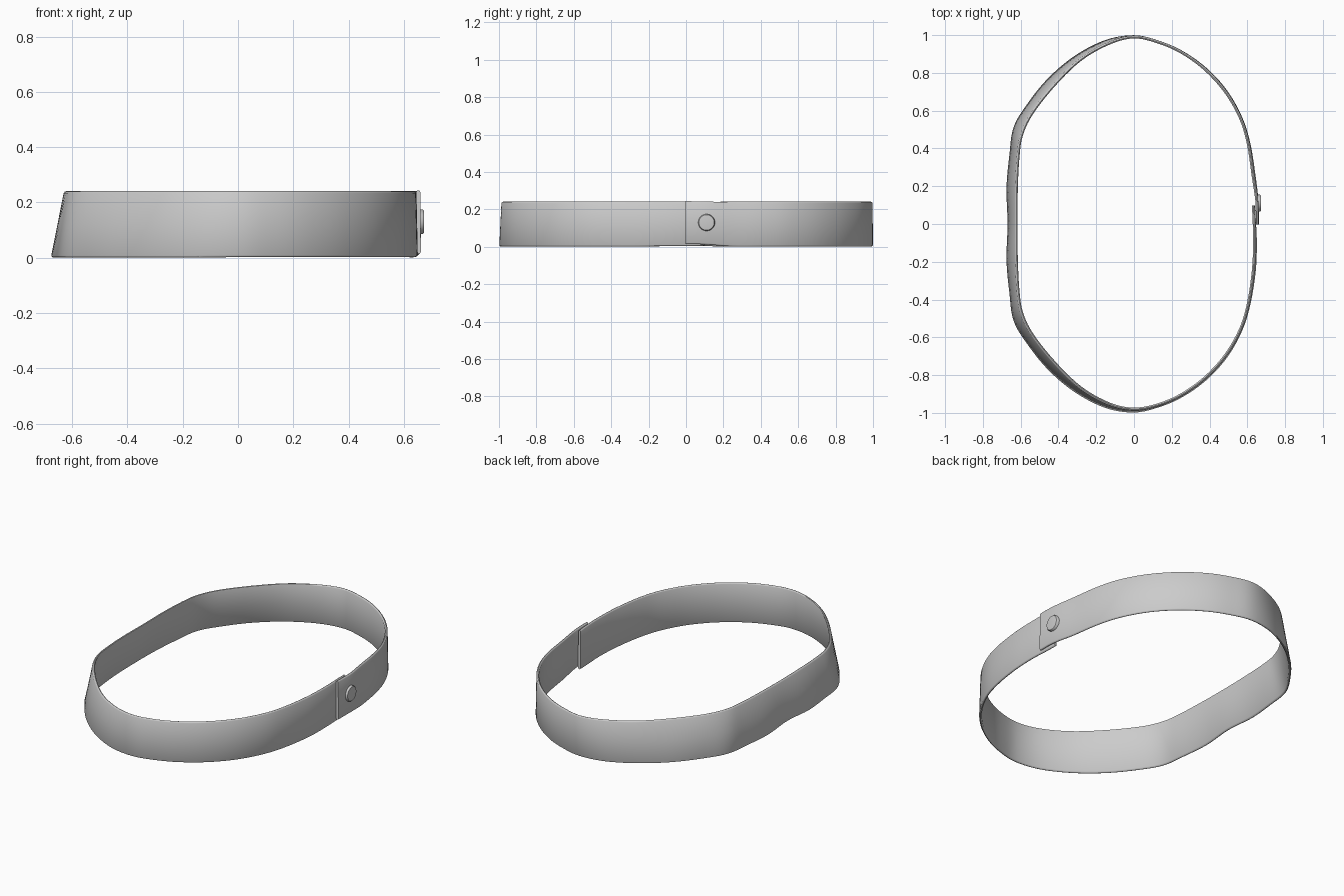
import bpy, bmesh, math
from mathutils import Vector

if "Cube" in bpy.data.objects:
    bpy.data.objects.remove(bpy.data.objects["Cube"])

THICK = 0.015

# Half of the left-hand loop: (y, top-edge x, bottom-edge x)
right_half = [(0.25, .631, .637), (0.42, .606, .610), (0.56, .564, .567), (0.70, .484, .489),
              (0.82, .375, .380), (0.91, .250, .253), (0.964, .125, .127)]
# Left side rows: top x, top y, bottom x, bottom y
left_half = [(-.13, .957, -.15, .967), (-.28, .872, -.31, .885), (-.42, .737, -.45, .768),
             (-.54, .585, -.56, .632), (-.594, .47, -.632, .51), (-.612, .36, -.654, .36),
             (-.621, .19, -.669, .19)]


def row(tx, ty, bx, by, z0=0.004, z1=0.241):
    return Vector((tx, ty, bx, by, z0, z1))


# Path of the strap: inner tongue -> front -> left -> back -> outer flap
rows = [row(.631, .098, .633, .098, .006, .238), row(.635, .03, .637, .03),
        row(.638, -.10, .643, -.10)]
rows += [row(t, -y * .993, b, -y, .002) for y, t, b in right_half]
rows += [row(0, -.979, 0, -.991, .002)]
rows += [row(a, -b * .995, c, -d, .001) for a, b, c, d in left_half]
rows += [row(-.622, 0, -.663, 0, .009, .239)]
rows += [row(a, b, c, d, .001) for a, b, c, d in reversed(left_half)]
rows += [row(0, .990, 0, .992, .002)]
rows += [row(t, y, b, y, .002) for y, t, b in reversed(right_half)]
rows += [row(.648, .14, .650, .14, .010, .241), row(.652, .07, .654, .07, .014, .243),
         row(.652, -.002, .654, -.002, .014, .244)]


def catmull(pts, steps):
    """Smooth curve through all rows."""
    ext = [pts[0] * 2 - pts[1]] + pts + [pts[-1] * 2 - pts[-2]]
    out = []
    for i in range(1, len(ext) - 2):
        a, b, c, d = ext[i - 1:i + 3]
        for s in range(steps):
            t = s / steps
            out.append(0.5 * (2 * b + (c - a) * t + (2 * a - 5 * b + 4 * c - d) * t * t
                              + (3 * b - a - 3 * c + d) * t ** 3))
    return out + [pts[-1]]


def finish(name, bm):
    bmesh.ops.recalc_face_normals(bm, faces=bm.faces[:])
    me = bpy.data.meshes.new(name)
    bm.to_mesh(me)
    bm.free()
    ob = bpy.data.objects.new(name, me)
    bpy.context.collection.objects.link(ob)
    bpy.context.view_layer.objects.active = ob
    ob.select_set(True)
    bpy.ops.object.shade_smooth_by_angle(angle=math.radians(40))
    ob.select_set(False)
    return ob


# Rounded thin cross-section: (sideways offset, height fraction)
h = THICK / 2
section = [(h, .03), (h, .5), (h, .97), (h * .6, .992), (0, 1), (-h * .6, .992),
           (-h, .97), (-h, .5), (-h, .03), (-h * .6, .008), (0, 0), (h * .6, .008)]

# Strap
path = catmull(rows, 5)
bm = bmesh.new()
rings = []
for i, p in enumerate(path):
    d = path[min(i + 1, len(path) - 1)] - path[max(i - 1, 0)]
    tangent = Vector((d[0] + d[2], d[1] + d[3])).normalized()
    normal = Vector((-tangent.y, tangent.x))
    ring = []
    for off, f in section:
        x = p[2] + (p[0] - p[2]) * f + normal.x * off
        y = p[3] + (p[1] - p[3]) * f + normal.y * off
        ring.append(bm.verts.new((x, y, p[4] + (p[5] - p[4]) * f)))
    rings.append(ring)
n = len(section)
for a, b in zip(rings, rings[1:]):
    for k in range(n):
        bm.faces.new((a[k], a[(k + 1) % n], b[(k + 1) % n], b[k]))
bm.faces.new(rings[0])
bm.faces.new(rings[-1])
finish("strap", bm)

# Snap button: lathed disc facing +x
bm = bmesh.new()
sides = 32
profile = [(.645, .045), (.667, .045), (.672, .041), (.673, .035)]
loops = [[bm.verts.new((x, .11 + r * math.cos(math.tau * k / sides),
                        .13 + r * math.sin(math.tau * k / sides))) for k in range(sides)]
         for x, r in profile]
for a, b in zip(loops, loops[1:]):
    for k in range(sides):
        bm.faces.new((a[k], a[(k + 1) % sides], b[(k + 1) % sides], b[k]))
bm.faces.new(loops[0])
bm.faces.new(loops[-1])
finish("snap_button", bm)
